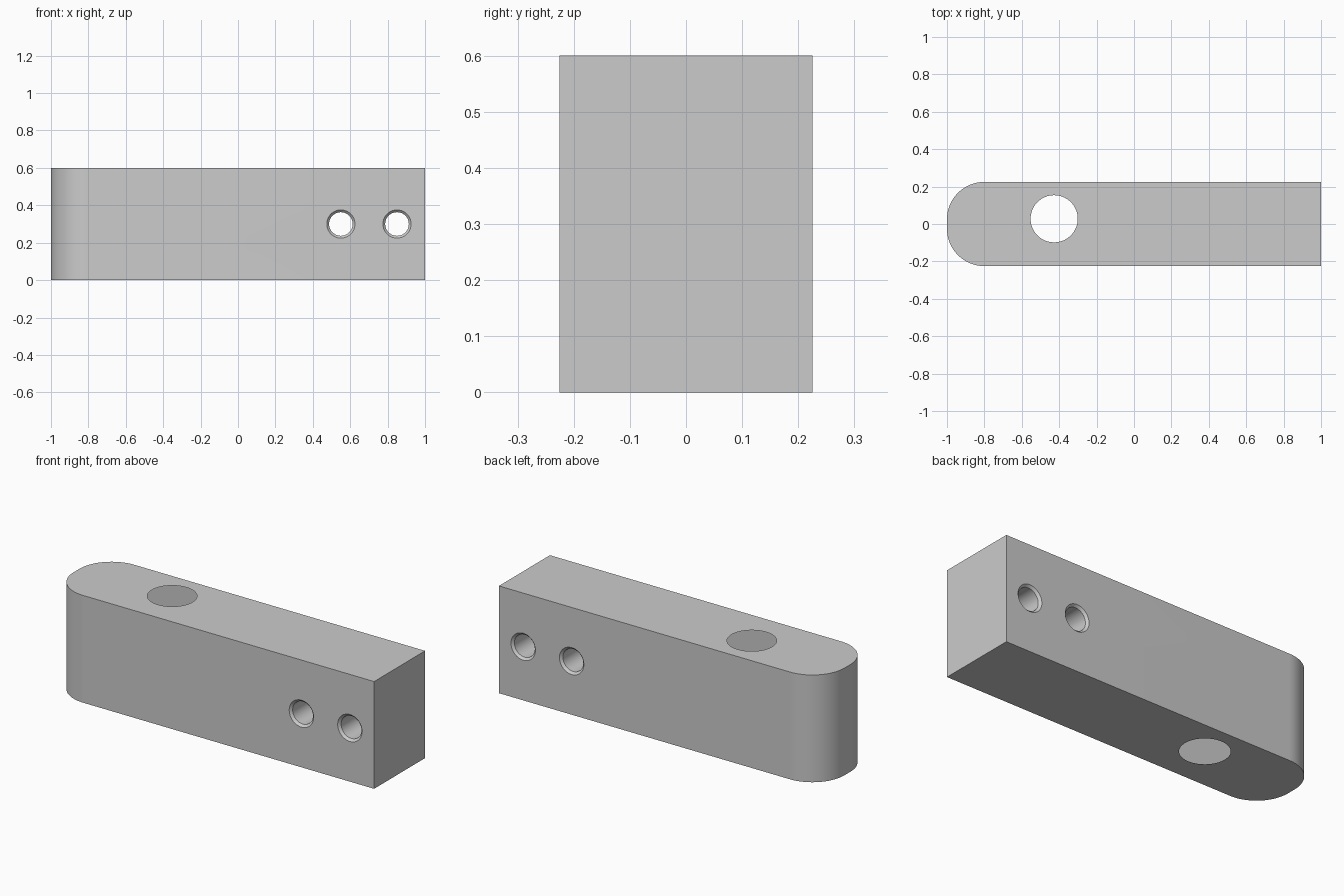
import bpy, bmesh
from math import sin, cos, pi, hypot

if "Cube" in bpy.data.objects:
    bpy.data.objects.remove(bpy.data.objects["Cube"])

H, W, R = 0.6, 0.225, 0.2          # height, half width, corner radius
BIG = (-0.427, 0.028, 0.126)       # upright hole: x, y, radius


def mesh_object(name, bm):
    bmesh.ops.recalc_face_normals(bm, faces=bm.faces[:])
    me = bpy.data.meshes.new(name)
    bm.to_mesh(me)
    bm.free()
    ob = bpy.data.objects.new(name, me)
    bpy.context.collection.objects.link(ob)
    return ob


def lathe(name, rings, place, n=64):
    """Closed round solid from (radius, height) rings."""
    bm = bmesh.new()
    loops = [[bm.verts.new(place(r * cos(2 * pi * i / n), r * sin(2 * pi * i / n), h))
              for i in range(n)] for r, h in rings]
    for a, b in zip(loops, loops[1:]):
        for i in range(n):
            j = (i + 1) % n
            bm.faces.new((a[i], a[j], b[j], b[i]))
    bm.faces.new(loops[0])
    bm.faces.new(loops[-1])
    return mesh_object(name, bm)


# Block with two rounded upright corners on the left
N = 24
outline = [(1, -W), (1, W)]
for k, cy in ((0, W - R), (1, R - W)):
    for i in range(N + 1):
        a = pi / 2 * (1 + k + i / N)
        outline.append((R - 1 + R * cos(a), cy + R * sin(a)))
bm = bmesh.new()
base = bm.faces.new([bm.verts.new((x, y, 0)) for x, y in outline])
ext = bmesh.ops.extrude_face_region(bm, geom=[base], use_keep_orig=True)
bmesh.ops.translate(bm, vec=(0, 0, H),
                    verts=[g for g in ext["geom"] if isinstance(g, bmesh.types.BMVert)])
block = mesh_object("block", bm)

# Upright hole and two chamfered cross holes
r, c = 0.063, 0.0125
cross = [(r + c + 0.05, -W - 0.05), (r, c - W), (r, W - c), (r + c + 0.05, W + 0.05)]
cutters = [lathe("upright_hole_cutter", [(BIG[2], -0.1), (BIG[2], H + 0.1)],
                 lambda x, y, h: (BIG[0] + x, BIG[1] + y, h))]
for cx in (0.55, 0.85):
    cutters.append(lathe("cross_hole_cutter", cross,
                         lambda x, y, h, cx=cx: (cx + x, h, 0.3 + y)))

bpy.context.view_layer.objects.active = block
block.select_set(True)
for cutter in cutters:
    mod = block.modifiers.new("hole", 'BOOLEAN')
    mod.operation, mod.solver, mod.object = 'DIFFERENCE', 'EXACT', cutter
    bpy.ops.object.modifier_apply(modifier=mod.name)
    bpy.data.objects.remove(cutter)

# The upright hole is an unlined opening into the hollow shell
bm = bmesh.new()
bm.from_mesh(block.data)
wall = [f for f in bm.faces if abs(f.normal.z) < 0.1 and all(
    hypot(v.co.x - BIG[0], v.co.y - BIG[1]) < BIG[2] + 0.002 for v in f.verts)]
bmesh.ops.delete(bm, geom=wall, context='FACES')
bm.to_mesh(block.data)
bm.free()
bpy.ops.object.shade_smooth_by_angle()
